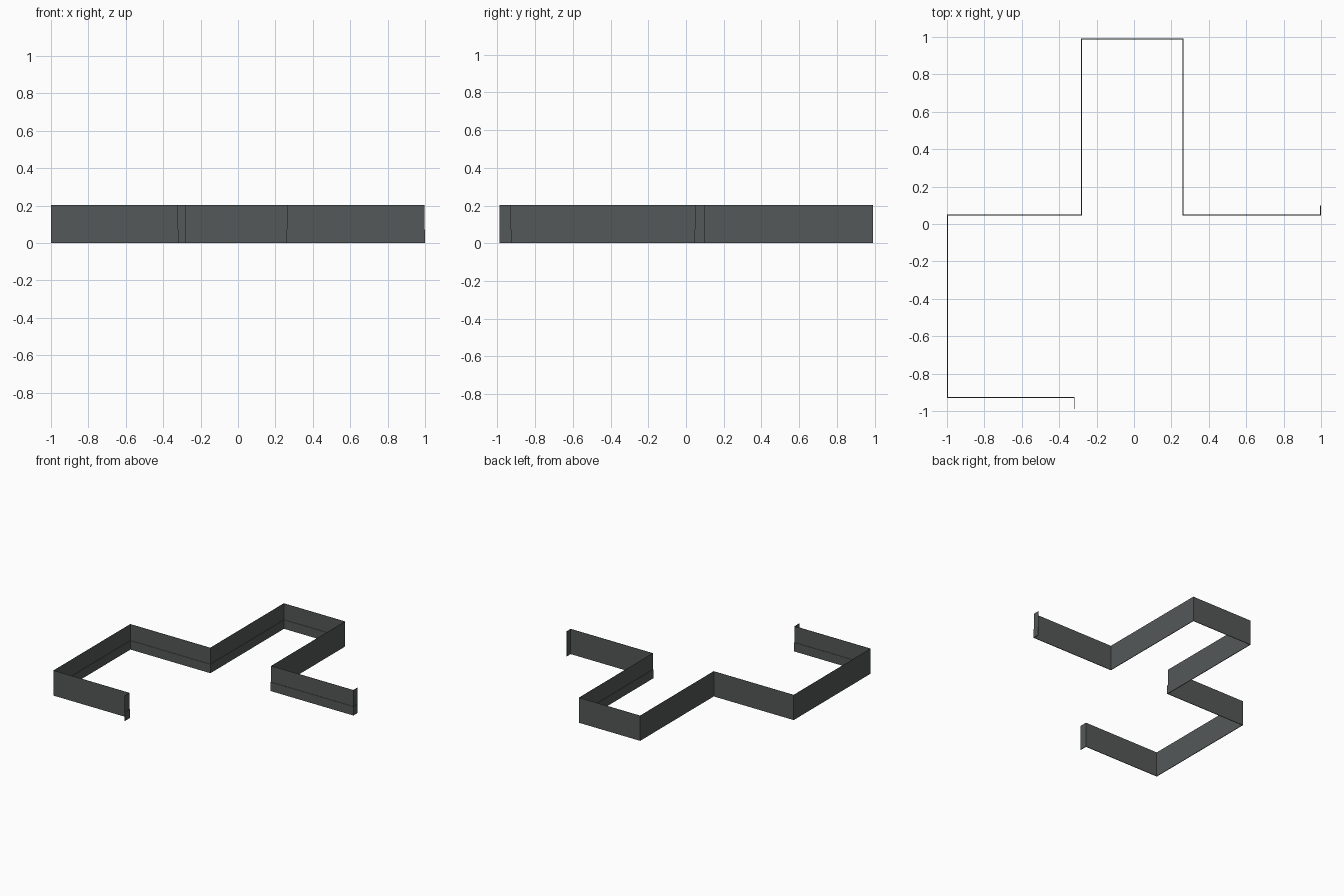
import bpy, bmesh
from mathutils import Vector

if "Cube" in bpy.data.objects:
    bpy.data.objects.remove(bpy.data.objects["Cube"])

# Plan of the wall run, from the front stub to the right-hand stub
PATH = [(-0.321, -0.99), (-0.321, -0.93), (-0.998, -0.93), (-0.998, 0.05), (-0.283, 0.05),
        (-0.283, 0.99), (0.263, 0.99), (0.263, 0.05), (0.996, 0.05), (0.996, 0.10)]

grey = bpy.data.materials.new("dark_grey")
grey.diffuse_color = (0.09, 0.098, 0.098, 1)
grey.use_nodes = True
grey.node_tree.nodes["Principled BSDF"].inputs["Base Color"].default_value = grey.diffuse_color


def offset_path(d):
    """Shift the path sideways to its right by d, with mitred corners."""
    pts = [Vector(p) for p in PATH]
    dirs = [(b - a).normalized() for a, b in zip(pts, pts[1:])]
    normals = [Vector((v.y, -v.x)) for v in dirs]
    out = []
    for i, p in enumerate(pts):
        n0, n1 = normals[max(i - 1, 0)], normals[min(i, len(normals) - 1)]
        shift = n0 if (n0 - n1).length < 1e-5 else n0 + n1
        out.append(p + shift * d)
    return out


def sweep(name, d0, d1, z0, z1):
    """Sweep a rectangular section along the path."""
    bm = bmesh.new()
    rings = []
    for a, b in zip(offset_path(d0), offset_path(d1)):
        rings.append([bm.verts.new((p.x, p.y, z)) for p, z in
                      ((a, z0), (b, z0), (b, z1), (a, z1))])
    for r, s in zip(rings, rings[1:]):
        for i in range(4):
            j = (i + 1) % 4
            bm.faces.new((r[i], r[j], s[j], s[i]))
    bm.faces.new(rings[0])
    bm.faces.new(rings[-1])
    bmesh.ops.recalc_face_normals(bm, faces=bm.faces)
    mesh = bpy.data.meshes.new(name)
    bm.to_mesh(mesh)
    bm.free()
    mesh.materials.append(grey)
    bpy.context.collection.objects.link(bpy.data.objects.new(name, mesh))


# Thin upper wall, and a slightly thicker skirting on the inner side
sweep("wall", -0.001, 0.001, 0.0, 0.203)
sweep("skirting", 0.001, 0.004, 0.0, 0.072)
